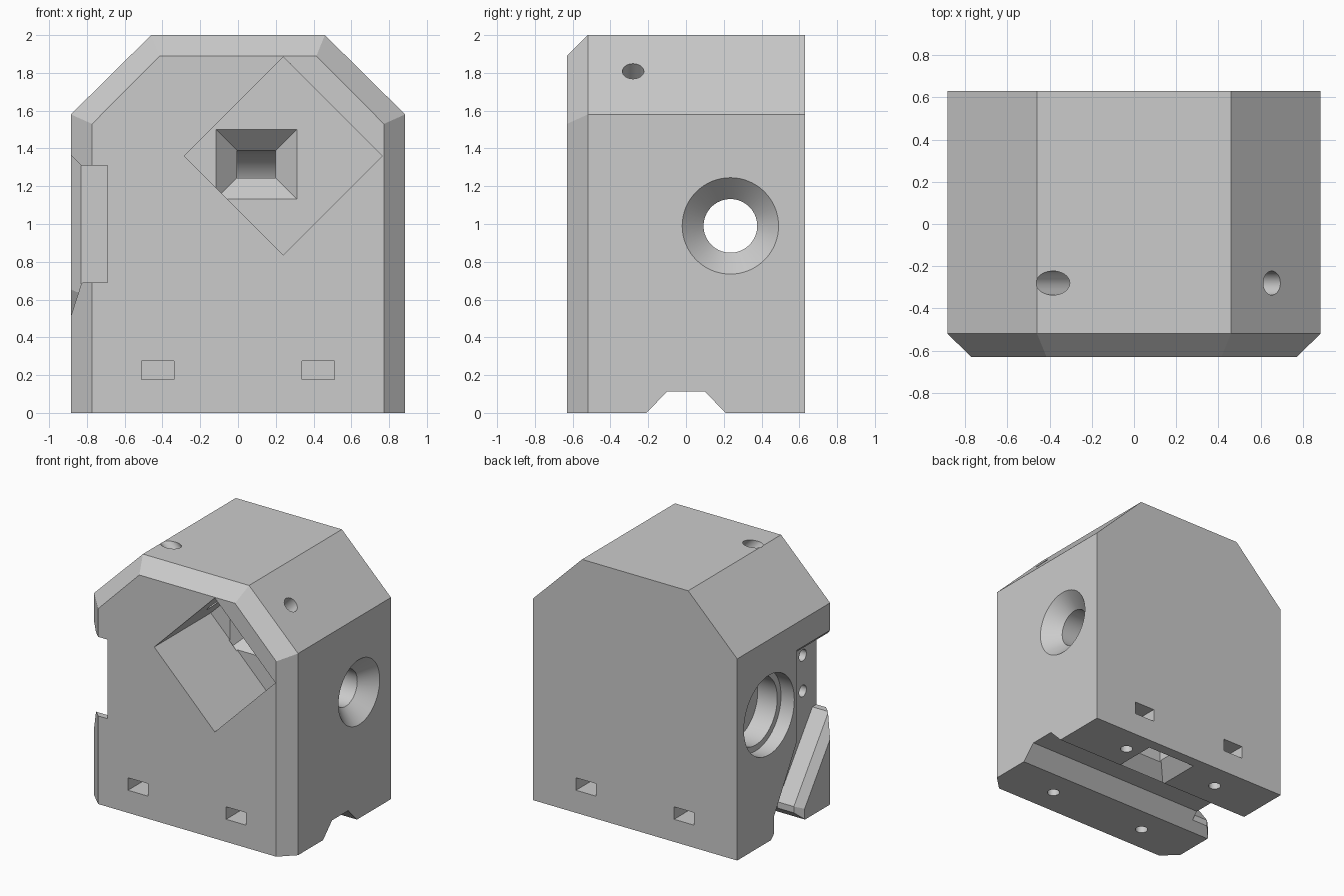
import bpy, bmesh
from math import sin, cos, pi
from mathutils import Vector

if "Cube" in bpy.data.objects:
    bpy.data.objects.remove(bpy.data.objects["Cube"])

grey = bpy.data.materials.new("light grey")
grey.use_nodes = True
grey.diffuse_color = (0.6, 0.6, 0.6, 1)
grey.node_tree.nodes["Principled BSDF"].inputs["Base Color"].default_value = (0.6, 0.6, 0.6, 1)


def loft(name, rings):
    """Closed solid through a list of point rings."""
    bm = bmesh.new()
    vs = [[bm.verts.new(p) for p in r] for r in rings]
    n = len(vs[0])
    for a, b in zip(vs, vs[1:]):
        for i in range(n):
            j = (i + 1) % n
            bm.faces.new((a[i], a[j], b[j], b[i]))
    bm.faces.new(vs[0][::-1])
    bm.faces.new(vs[-1])
    bmesh.ops.recalc_face_normals(bm, faces=bm.faces)
    me = bpy.data.meshes.new(name)
    bm.to_mesh(me)
    bm.free()
    me.materials.append(grey)
    ob = bpy.data.objects.new(name, me)
    bpy.context.collection.objects.link(ob)
    return ob


def rect(a, b, cx, cz, make):
    return [make(cx + a * s, cz + b * t) for s, t in ((-1, -1), (1, -1), (1, 1), (-1, 1))]


def box(name, lo, hi):
    return loft(name, [[(lo[0], y, lo[2]), (hi[0], y, lo[2]), (hi[0], y, hi[2]), (lo[0], y, hi[2])]
                       for y in (lo[1], hi[1])])


def turned(name, start, direction, steps, sides=64):
    """Round cutter along a direction; steps are (distance, radius)."""
    d = Vector(direction).normalized()
    u = d.orthogonal().normalized()
    v = d.cross(u)
    return loft(name, [[Vector(start) + d * t + (u * cos(2 * pi * i / sides) + v * sin(2 * pi * i / sides)) * r
                        for i in range(sides)] for t, r in steps])


def outline(y, w, shoulder, top_w, top):
    return [(-w, y, 0), (w, y, 0), (w, y, shoulder), (top_w, y, top), (-top_w, y, top), (-w, y, shoulder)]


# Main block with bevelled front edges
body = loft("housing", [outline(0.63, 0.885, 1.58, 0.46, 2), outline(-0.52, 0.885, 1.58, 0.46, 2),
                        outline(-0.63, 0.772, 1.53, 0.415, 1.89)])
cutters = []

# Diamond pocket in the front
cutters.append(loft("diamond_pocket", [
    [(0.24 + 0.525 * cos(k * pi / 2), y, 1.36 + 0.525 * sin(k * pi / 2)) for k in range(4)]
    for y in (-0.7, 0.07)]))

# Flared mouths and curved duct from the pocket to the underside
cutters.append(loft("front_funnel", [
    rect(s + 0.102, s + 0.072, 0.097, 1.317, lambda x, z: (x, y, z))
    for y, s in ((0.06, 0.122), (0.185, 0))]))
cutters.append(loft("bottom_funnel", [
    rect(s + 0.102, s + 0.065, 0.097, 0.37, lambda x, y: (x, y, z))
    for z, s in ((-0.01, 0.12), (0.115, 0))]))
path = [(0.17 + 0.197 * sin(k * pi / 24), 1.12 + 0.197 * cos(k * pi / 24), k * pi / 24) for k in range(13)]
path.append((0.367, 0.1, pi / 2))
cutters.append(loft("duct", [
    rect(0.102, 0.072, 0.097, 0, lambda x, r: (x, y + r * sin(a), z + r * cos(a)))
    for y, z, a in path]))

# Side bore: stepped seat on one side, countersink on the other
cutters.append(turned("side_bore", (-0.9, 0.235, 0.99), (1, 0, 0),
                      [(0, 0.312), (0.13, 0.312), (0.13, 0.265), (0.3, 0.265), (0.3, 0.142),
                       (1.67, 0.142), (1.80, 0.27)]))

# Slanted screw holes into the pocket
cutters.append(turned("left_screw_hole", (0.78, -0.28, 1.935), (-1, 0, -1), [(0, 0.057), (0.6, 0.057)], 32))
cutters.append(turned("right_screw_hole", (-0.485, -0.28, 2.1), (1, 0, -1), [(0, 0.057), (0.75, 0.057)], 32))

# Groove across the underside
cutters.append(loft("bottom_groove", [
    [(x, -0.23, -0.02), (x, 0.23, -0.02), (x, 0.1, 0.112), (x, -0.1, 0.112)] for x in (-1, 1)]))

# Side recess running down to the groove, with a flared lip
inner = [(-0.7, 1.31), (-0.165, 1.31), (-0.165, 0.63), (0.12, 0.13), (0.12, -0.05),
         (-0.15, -0.05), (-0.15, 0.11), (-0.58, 0.69), (-0.7, 0.69)]
lip = [(-0.7, 1.38), (-0.095, 1.38), (-0.095, 0.66), (0.19, 0.18), (0.19, -0.05),
       (-0.22, -0.05), (-0.22, 0.08), (-0.62, 0.62), (-0.7, 0.62)]
cutters.append(loft("side_recess", [[(x, y, z) for y, z in pts]
                                    for x, pts in ((-0.9, lip), (-0.83, inner), (-0.69, inner))]))
for z in (0.86, 1.14):
    cutters.append(turned("recess_screw_hole", (-0.75, -0.46, z), (1, 0, 0), [(0, 0.045), (0.36, 0.045)], 32))

# Base screw holes with nut slots from front and back
for x in (-0.425, 0.425):
    for s in (-1, 1):
        cutters.append(turned("base_screw_hole", (x, s * 0.42, -0.05), (0, 0, 1), [(0, 0.045), (0.45, 0.045)], 32))
        y0, y1 = sorted((s * 0.7, s * 0.33))
        cutters.append(box("nut_slot", (x - 0.087, y0, 0.177), (x + 0.087, y1, 0.275)))

# Cut everything out of the block
bpy.context.view_layer.objects.active = body
for c in cutters:
    m = body.modifiers.new("cut", 'BOOLEAN')
    m.operation, m.solver, m.object = 'DIFFERENCE', 'EXACT', c
    bpy.ops.object.modifier_apply(modifier=m.name)
    bpy.data.objects.remove(c)

bpy.ops.object.select_all(action='DESELECT')
body.select_set(True)
bpy.ops.object.shade_smooth_by_angle(angle=pi / 9)
